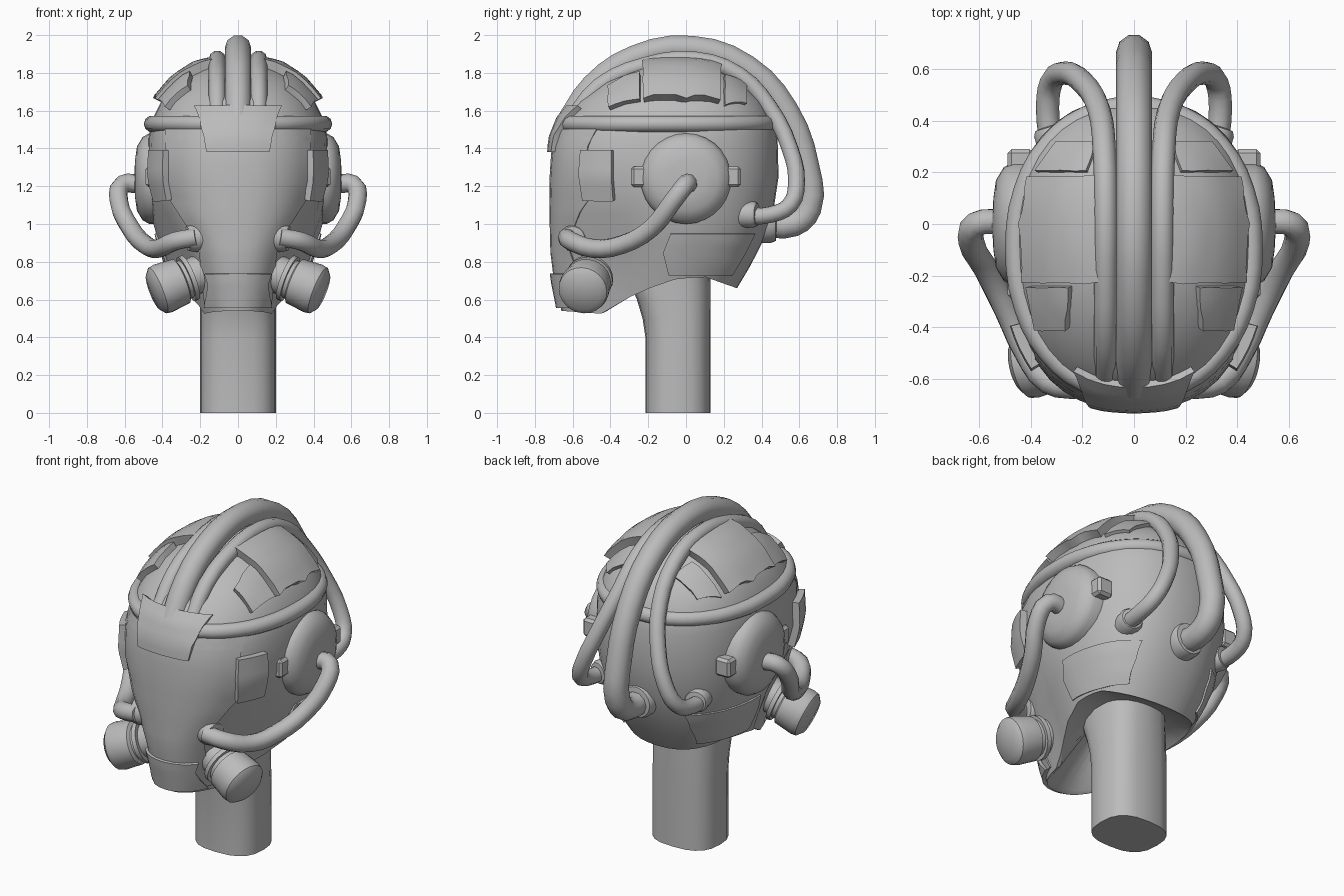
import bpy, bmesh, math
from mathutils import Vector
from mathutils.bvhtree import BVHTree

if "Cube" in bpy.data.objects:
    bpy.data.objects.remove(bpy.data.objects["Cube"])

grey = bpy.data.materials.new("mid_grey")
grey.diffuse_color = (0.5, 0.5, 0.5, 1)
grey.use_nodes = True
grey.node_tree.nodes["Principled BSDF"].inputs["Base Color"].default_value = grey.diffuse_color


def finish(ob, angle=35):
    ob.data.materials.clear()
    ob.data.materials.append(grey)
    bpy.ops.object.select_all(action='DESELECT')
    ob.select_set(True)
    bpy.context.view_layer.objects.active = ob
    bpy.ops.object.shade_smooth_by_angle(angle=math.radians(angle))
    return ob


def mesh_object(name, bm, angle=35):
    bmesh.ops.recalc_face_normals(bm, faces=bm.faces)
    me = bpy.data.meshes.new(name)
    bm.to_mesh(me)
    bm.free()
    ob = bpy.data.objects.new(name, me)
    bpy.context.collection.objects.link(ob)
    return finish(ob, angle)


def loft(rings, cap_start=False, cap_end=False):
    bm = bmesh.new()
    rows = [[bm.verts.new(p) for p in r] for r in rings]
    n = len(rows[0])
    for a, b in zip(rows, rows[1:]):
        for i in range(n):
            bm.faces.new((a[i], a[(i + 1) % n], b[(i + 1) % n], b[i]))
    if cap_start:
        bm.faces.new(rows[0])
    if cap_end:
        bm.faces.new(rows[-1])
    return bm


def lerp_table(table, x):
    for (x0, y0), (x1, y1) in zip(table, table[1:]):
        if x <= x1:
            return y0 + (y1 - y0) * max(0, (x - x0) / (x1 - x0))
    return table[-1][1]


def rounded(v, e=.75):
    return math.copysign(abs(v) ** e, v)


def lathe(name, start, axis, profile, n=24):
    """Turned part: profile of (distance along axis, radius)."""
    axis = Vector(axis).normalized()
    q = Vector((0, 0, 1)).rotation_difference(axis)
    rings = [[Vector(start) + axis * d + q @ Vector((r * math.cos(6.28319 * i / n),
              r * math.sin(6.28319 * i / n), 0)) for i in range(n)] for d, r in profile]
    return mesh_object(name, loft(rings, True, True), 40)


def tube(name, pts, radius, cyclic=False, res=3):
    cu = bpy.data.curves.new(name, 'CURVE')
    cu.dimensions = '3D'
    cu.bevel_depth = radius
    cu.bevel_resolution = 3
    cu.resolution_u = res
    cu.use_fill_caps = True
    sp = cu.splines.new('BEZIER')
    sp.bezier_points.add(len(pts) - 1)
    for b, p in zip(sp.bezier_points, pts):
        b.co = p
        b.handle_left_type = b.handle_right_type = 'AUTO'
    sp.use_cyclic_u = cyclic
    ob = bpy.data.objects.new(name, cu)
    bpy.context.collection.objects.link(ob)
    bpy.ops.object.select_all(action='DESELECT')
    ob.select_set(True)
    bpy.context.view_layer.objects.active = ob
    bpy.ops.object.convert(target='MESH')
    return finish(bpy.context.view_layer.objects.active, 50)


# Helmet shell: stacked egg-shaped rings with a shaped lower edge
JAW = [(-.66, .54), (-.45, .525), (-.25, .64), (-.05, .71), (.1, .72), (.27, .66)]
LEVELS = [  # height (below 1.05: fraction from jaw edge), front, back, half width, squeeze
    (0, -.66, .27, .35, .40), (.3, -.69, .34, .39, .36), (.6, -.71, .40, .425, .28),
    (1.05, -.715, .46, .46, .10), (1.25, -.715, .49, .48, 0), (1.45, -.70, .485, .475, 0),
    (1.55, -.66, .465, .455, 0), (1.65, -.58, .41, .405, 0), (1.75, -.45, .31, .32, 0),
    (1.82, -.29, .18, .21, 0), (1.85, -.1, .02, .06, 0)]


def shell_ring(level, yf, yb, hw, squeeze, n=40):
    ring, mid = [], -.06
    for i in range(n):
        t = 2 * math.pi * i / n
        s, c = math.sin(t), math.cos(t)
        e = .81 if c > 0 and level < 1.5 else .88
        x = hw * rounded(s, e)
        k = abs(c) ** e
        y = mid + (yf - mid) * k if c > 0 else mid + (yb - mid) * k
        w = min(1, max(0, (-y - .05) / .42))
        x *= 1 - squeeze * w * w * (3 - 2 * w)
        j = lerp_table(JAW, y)
        ring.append((x, y, level if level > 1 else j + (1.05 - j) * level))
    return ring


rings = [shell_ring(*v) for v in LEVELS]
# Underside: lip turned inward, then a recessed floor meeting the neck
lip = [(x * .93, -.05 + (y + .05) * .94, z + .01) for x, y, z in rings[0]]
floor = [(x * .5, -.05 + (y + .05) * .5, .74) for x, y, z in rings[0]]
shell_bm = loft([floor, lip] + rings, True, True)
bmesh.ops.recalc_face_normals(shell_bm, faces=shell_bm.faces)
bvh = BVHTree.FromBMesh(shell_bm)
mesh_object("helmet_shell", shell_bm)


def plate(name, axis, side, rows, thick, cols=8, steps=4):
    """Plate wrapped on the shell; rows are (v, u start, u end) seen along the axis."""
    spec = []
    for a, b in zip(rows, rows[1:]):
        spec += [[p + (q - p) * k / steps for p, q in zip(a, b)] for k in range(steps)]
    spec.append(rows[-1])
    d = Vector([0, 0, 0])
    d[axis] = -side
    bm = bmesh.new()
    outer, inner = [], []
    for v, u0, u1 in spec:
        o, n = [], []
        for i in range(cols + 1):
            u = u0 + (u1 - u0) * i / cols
            p = Vector({0: (0, u, v), 1: (u, 0, v), 2: (u, v, 0)}[axis])
            p[axis] = 3 * side
            hit, nor, *_ = bvh.ray_cast(p, d)
            if hit is None:
                p[axis] = .5 * side
                hit, nor, *_ = bvh.find_nearest(p)
            o.append(bm.verts.new(hit + nor * thick))
            n.append(bm.verts.new(hit - nor * .015))
        outer.append(o)
        inner.append(n)
    R = len(spec) - 1
    for r in range(R):
        for c in range(cols):
            for g in (outer, inner):
                bm.faces.new((g[r][c], g[r][c + 1], g[r + 1][c + 1], g[r + 1][c]))
    rim = ([(r, 0) for r in range(R)] + [(R, c) for c in range(cols)]
           + [(r, cols) for r in range(R, 0, -1)] + [(0, c) for c in range(cols, 0, -1)])
    for (a, b), (e, f) in zip(rim, rim[1:] + rim[:1]):
        bm.faces.new((outer[a][b], outer[e][f], inner[e][f], inner[a][b]))
    return mesh_object(name, bm)


# Neck: rounded-square section with a forward flare under the jaw
neck = []
for z, front in ((0, -.215), (.4, -.215), (.5, -.23), (.6, -.26), (.72, -.31), (.9, -.31)):
    neck.append([(.2 * rounded(math.sin(t)), .13 + (front - .13) * (.5 + .5 * rounded(math.cos(t))), z)
                 for t in (2 * math.pi * i / 20 for i in range(20))])
mesh_object("neck", loft(neck, True, True))

# Face mask, brow plate and chin plate
plate("face_mask", 1, -1, [(1.5, -.38, .38), (1.15, -.37, .37), (.98, -.26, .26),
                           (.85, -.2, .2), (.56, -.17, .17)], .008, 14)
plate("brow_plate", 1, -1, [(1.61, -.22, .22), (1.53, -.19, .19), (1.38, -.16, .16)], .03)
plate("chin_plate", 1, -1, [(.74, -.16, .16), (.68, -.14, .14), (.56, -.16, .16)], .025)

# Thick centre hose and the headband
tube("centre_hose", [(0, -.62, 1.54), (0, -.49, 1.73), (0, -.27, 1.88), (0, .03, 1.93),
                     (0, .32, 1.83), (0, .53, 1.6), (0, .64, 1.3), (0, .65, 1.08),
                     (0, .57, 1.0), (0, .4, 1.0)], .07)
lathe("centre_hose_socket", (0, .38, 1.0), (0, 1, 0),
      [(0, .1), (.07, .1), (.095, .09), (.1, .06)])
tube("headband", [(.455 * rounded(math.sin(t), .93),
                   -.09 + (.54 if math.cos(t) > 0 else .56) * rounded(math.cos(t), .93), 1.53)
                  for t in (2 * math.pi * i / 16 for i in range(16))], .044, True)

for s, tag in ((1, "right"), (-1, "left")):
    def m(pts):
        return [(s * x, y, z) for x, y, z in pts]

    # Slim hoses over the crown, turning outward at the back
    tube("crown_hose_" + tag, m([(.11, -.6, 1.56), (.11, -.46, 1.73), (.11, -.22, 1.84),
         (.11, .05, 1.87), (.115, .28, 1.79), (.135, .44, 1.62), (.2, .55, 1.4),
         (.27, .585, 1.22), (.32, .55, 1.1), (.335, .45, 1.05), (.32, .3, 1.04)]), .045)
    lathe("crown_hose_socket_" + tag, (s * .3, .29, 1.05), (s * .3, 1, 0),
          [(0, .07), (.07, .07), (.09, .06), (.095, .03)], 16)

    # Cheek hose from mask to ear
    tube("cheek_hose_" + tag, m([(.22, -.63, .93), (.33, -.61, .91), (.42, -.49, .87),
         (.49, -.34, .89), (.57, -.18, .98), (.63, -.07, 1.12), (.61, 0, 1.21),
         (.52, .01, 1.21)]), .05)
    lathe("cheek_hose_socket_" + tag, (s * .19, -.58, .93), (s, -.25, -.1),
          [(0, .075), (.05, .075), (.08, .065), (.085, .03)], 16)

    # Breathing filter
    lathe("filter_" + tag, (s * .17, -.49, .75), (s * .9, -.2, -.36),
          [(0, .1), (.09, .1), (.09, .125), (.115, .125), (.115, .105), (.135, .105),
           (.145, .125), (.25, .135), (.28, .13), (.305, .1), (.31, .01)])

    # Ear disc and its cross bar
    lathe("ear_disc_" + tag, (s * .38, 0, 1.24), (s, 0, 0),
          [(0, .24), (.09, .24), (.125, .22), (.155, .17), (.165, .1), (.17, .01)], 28)
    bm = bmesh.new()
    bmesh.ops.create_cube(bm, size=1)
    bmesh.ops.scale(bm, vec=(.1, .58, .11), verts=bm.verts)
    bmesh.ops.translate(bm, vec=(s * .44, 0, 1.25), verts=bm.verts)
    bmesh.ops.bevel(bm, geom=bm.edges[:], offset=.015, segments=1, affect='EDGES')
    mesh_object("ear_bar_" + tag, bm)

    # Temple, crown and jaw plates
    plate("temple_plate_" + tag, 0, s, [(1.39, -.385, -.54), (1.26, -.385, -.55),
                                        (1.13, -.375, -.53)], .04, 4)
    plate("crown_plate_" + tag, 2, 1, [(-.22, s * .1, s * .395), (0, s * .1, s * .405),
                                       (.17, s * .1, s * .375)], .05, 8)
    plate("front_crown_tab_" + tag, 2, 1, [(-.4, s * .25, s * .36), (-.24, s * .24, s * .39)],
          .035, 4)
    plate("rear_crown_panel_" + tag, 2, 1, [(.2, s * .18, s * .37), (.31, s * .14, s * .29)],
          .02, 4)
    plate("jaw_plate_" + tag, 0, s, [(.95, -.08, .36), (.85, -.12, .31), (.73, -.09, .24)],
          .01, 8)
